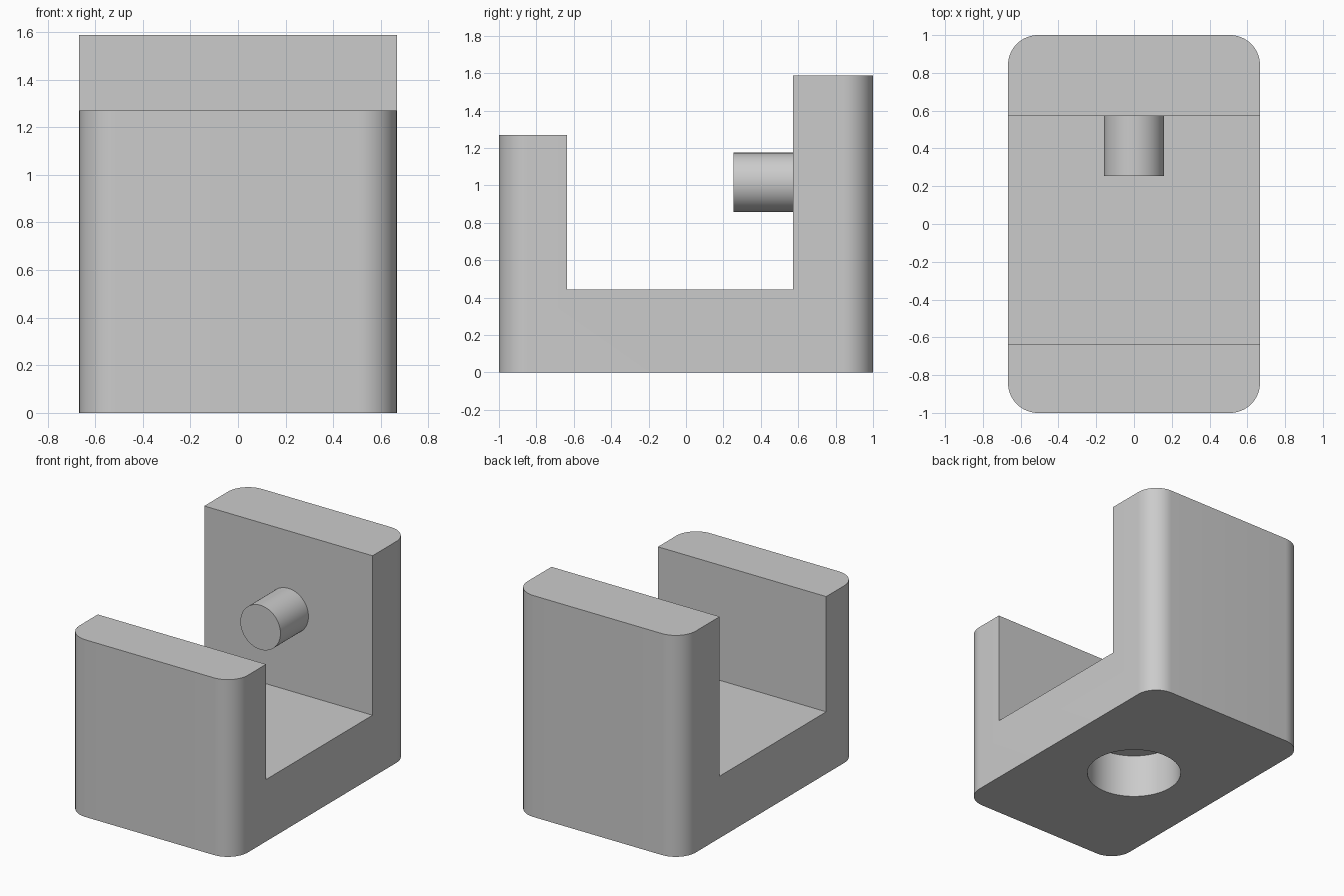
import bpy, bmesh, math
from mathutils import Vector

if "Cube" in bpy.data.objects:
    bpy.data.objects.remove(bpy.data.objects["Cube"], do_unlink=True)

HALF_W, HALF_L = 0.667, 1.0
FLOOR, FRONT_H, BACK_H = 0.444, 1.27, 1.587
SLOT_FRONT, SLOT_BACK = -0.635, 0.571
CORNER_R = 0.159

grey = bpy.data.materials.new("plain grey")
grey.use_nodes = True
colour = (0.6, 0.6, 0.6, 1)
grey.diffuse_color = colour
grey.node_tree.nodes["Principled BSDF"].inputs["Base Color"].default_value = colour


def smooth(obj):
    bpy.ops.object.select_all(action='DESELECT')
    obj.select_set(True)
    bpy.context.view_layer.objects.active = obj
    bpy.ops.object.shade_smooth_by_angle(angle=math.radians(30))


def cylinder(name, radius, depth, location, rotation=(0, 0, 0)):
    bpy.ops.mesh.primitive_cylinder_add(vertices=64, radius=radius, depth=depth,
                                        location=location, rotation=rotation)
    obj = bpy.context.object
    obj.name = name
    obj.data.materials.append(grey)
    return obj


# Bracket body: U-shaped side profile extruded across the width
profile = [(-HALF_L, 0), (HALF_L, 0), (HALF_L, BACK_H), (SLOT_BACK, BACK_H),
           (SLOT_BACK, FLOOR), (SLOT_FRONT, FLOOR), (SLOT_FRONT, FRONT_H),
           (-HALF_L, FRONT_H)]
bm = bmesh.new()
side = bm.faces.new([bm.verts.new((-HALF_W, y, z)) for y, z in profile])
end = bmesh.ops.extrude_face_region(bm, geom=[side])
bmesh.ops.translate(bm, vec=Vector((2 * HALF_W, 0, 0)),
                    verts=[g for g in end["geom"] if isinstance(g, bmesh.types.BMVert)])
# Round the four outer upright corners
uprights = [e for e in bm.edges
            if all(abs(abs(v.co.y) - HALF_L) < 1e-4 for v in e.verts)
            and abs(e.verts[0].co.z - e.verts[1].co.z) > 1]
bmesh.ops.bevel(bm, geom=uprights, offset=CORNER_R, offset_type='OFFSET',
                segments=16, profile=0.5, affect='EDGES')
bmesh.ops.recalc_face_normals(bm, faces=bm.faces)
mesh = bpy.data.meshes.new("bracket_body")
bm.to_mesh(mesh)
bm.free()
mesh.materials.append(grey)
body = bpy.data.objects.new("bracket_body", mesh)
bpy.context.collection.objects.link(body)

# Blind round socket in the underside
cutter = cylinder("socket_cutter", 0.317, 0.634, (0, 0, 0))
cutter.hide_render = True
cut = body.modifiers.new("socket", 'BOOLEAN')
cut.operation = 'DIFFERENCE'
cut.solver = 'EXACT'
cut.object = cutter
bpy.context.view_layer.objects.active = body
bpy.ops.object.modifier_apply(modifier=cut.name)
bpy.data.objects.remove(cutter, do_unlink=True)
smooth(body)

# Pin on the inner face of the tall back wall
pin = cylinder("wall_pin", 0.159, 0.317, (0, SLOT_BACK - 0.1585, 1.016),
               (math.pi / 2, 0, 0))
smooth(pin)
